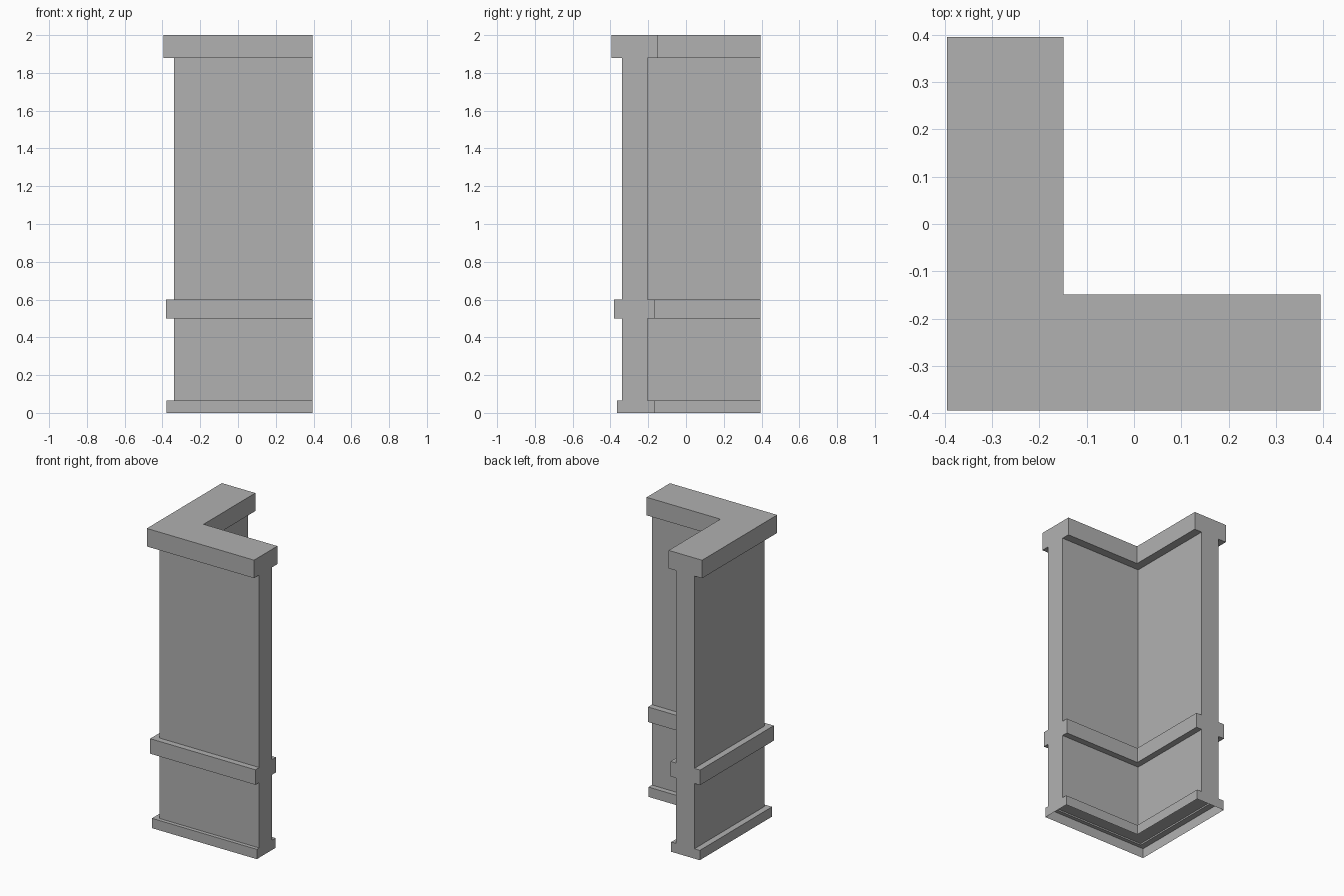
import bpy
import bmesh

if "Cube" in bpy.data.objects:
    bpy.data.objects.remove(bpy.data.objects["Cube"])

END_X, END_Y = 0.394, 0.395  # free ends of the two wings

# Dark grey stone
stone = bpy.data.materials.new("dark_grey_stone")
stone.diffuse_color = (0.44, 0.44, 0.44, 1.0)
stone.use_nodes = True
stone.node_tree.nodes["Principled BSDF"].inputs["Base Color"].default_value = stone.diffuse_color


def sweep_corner(name, profile, closed_ends=True):
    """Sweep a profile of (x offset, y offset, z) round a mitred corner."""
    bm = bmesh.new()
    stations = [
        [bm.verts.new((ox, END_Y, z)) for ox, oy, z in profile],
        [bm.verts.new((ox, oy, z)) for ox, oy, z in profile],
        [bm.verts.new((END_X, oy, z)) for ox, oy, z in profile],
    ]
    for a, b in zip(stations, stations[1:]):
        for i in range(len(profile) - 1):
            bm.faces.new((a[i], b[i], b[i + 1], a[i + 1]))
    if closed_ends:
        bm.faces.new(stations[0])
        bm.faces.new(stations[-1][::-1])
    bmesh.ops.recalc_face_normals(bm, faces=bm.faces)
    mesh = bpy.data.meshes.new(name)
    bm.to_mesh(mesh)
    bm.free()
    mesh.materials.append(stone)
    obj = bpy.data.objects.new(name, mesh)
    bpy.context.collection.objects.link(obj)
    return obj


# Levels from the ground up: outer x, outer y, inner, bottom z, top z
levels = [
    (-0.378, -0.365, -0.168, 0.000, 0.065),  # base moulding
    (-0.338, -0.340, -0.204, 0.065, 0.500),  # lower panel
    (-0.380, -0.380, -0.163, 0.500, 0.600),  # rail
    (-0.338, -0.340, -0.204, 0.600, 1.880),  # upper panel
    (-0.395, -0.394, -0.149, 1.880, 2.000),  # cap
]

# Wall skin: up the outer side, across the cap, down the inner side, open below
outer = [(ox, oy, z) for ox, oy, _, z0, z1 in levels for z in (z0, z1)]
inner = [(i, i, z) for _, _, i, z0, z1 in reversed(levels) for z in (z1, z0)]
sweep_corner("corner_wall", outer + inner)

# Recessed underside inside the hollow base, facing down
underside = sweep_corner("wall_underside",
                         [(-0.338, -0.340, 0.075), (-0.204, -0.204, 0.075)], False)
if underside.data.polygons[0].normal.z > 0:
    underside.data.flip_normals()
